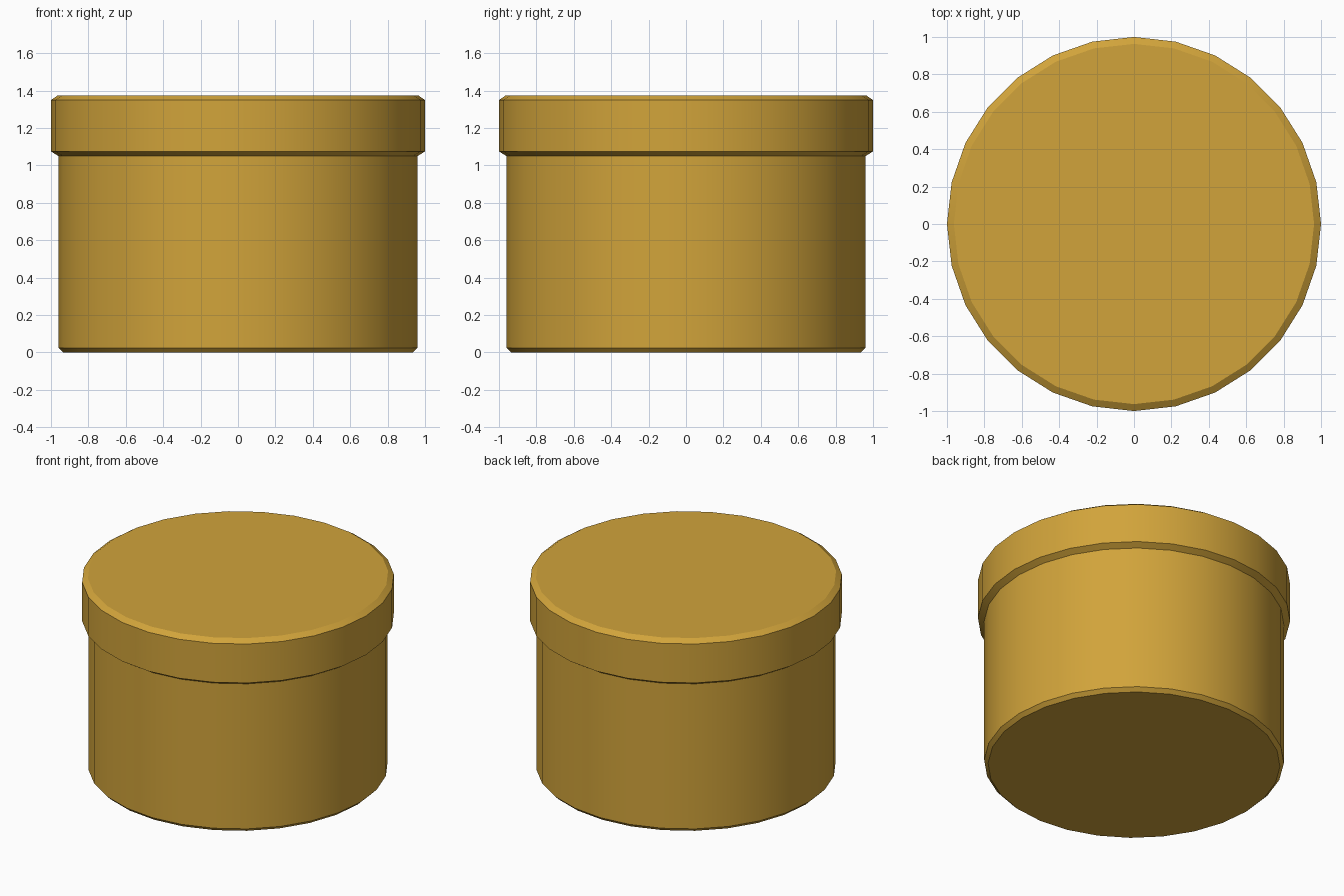
import bpy, bmesh, math

if "Cube" in bpy.data.objects:
    bpy.data.objects.remove(bpy.data.objects["Cube"])

SIDES = 28

gold = bpy.data.materials.new("golden_ochre")
gold.diffuse_color = (0.64, 0.37, 0.043, 1.0)
gold.use_nodes = True
gold.node_tree.nodes["Principled BSDF"].inputs["Base Color"].default_value = gold.diffuse_color


def lathe(name, profile):
    """Closed solid from (radius, z) rings, capped at both ends."""
    bm = bmesh.new()
    rings = []
    for r, z in profile:
        rings.append([bm.verts.new((r * math.cos(2 * math.pi * i / SIDES),
                                    r * math.sin(2 * math.pi * i / SIDES), z))
                      for i in range(SIDES)])
    for a, b in zip(rings, rings[1:]):
        for i in range(SIDES):
            j = (i + 1) % SIDES
            bm.faces.new((a[i], a[j], b[j], b[i]))
    bm.faces.new(rings[0][::-1])
    bm.faces.new(rings[-1])
    bmesh.ops.recalc_face_normals(bm, faces=bm.faces[:])
    mesh = bpy.data.meshes.new(name)
    bm.to_mesh(mesh)
    bm.free()
    mesh.materials.append(gold)
    obj = bpy.data.objects.new(name, mesh)
    bpy.context.collection.objects.link(obj)
    bpy.ops.object.select_all(action='DESELECT')
    obj.select_set(True)
    bpy.context.view_layer.objects.active = obj
    bpy.ops.object.shade_smooth_by_angle(angle=math.radians(30))
    return obj


# round container with a chamfered foot
lathe("box_body", [(0.935, 0), (0.96, 0.025), (0.96, 1.06)])

# overhanging lid with chamfered rims
lathe("box_lid", [(0.96, 1.05), (1.0, 1.075), (1.0, 1.35), (0.963, 1.375)])
